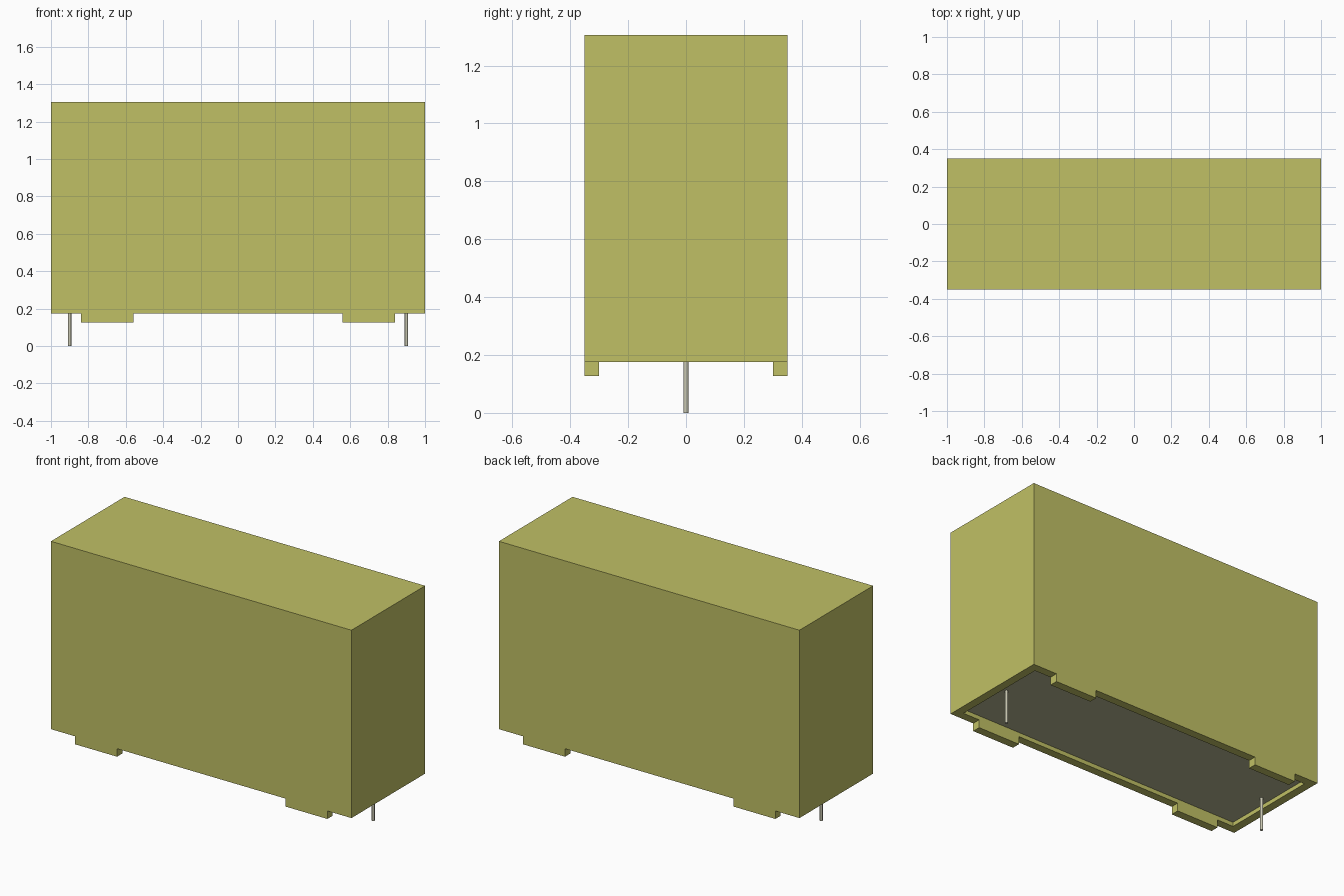
import bpy
import bmesh
from mathutils import Matrix, Vector

if "Cube" in bpy.data.objects:
    bpy.data.objects.remove(bpy.data.objects["Cube"], do_unlink=True)

# Main dimensions
HALF_X, HALF_Y = 1.0, 0.35
BASE_Z, TOP_Z = 0.175, 1.305
WALL, RECESS = 0.05, 0.025
FOOT_Z = 0.127


def material(name, rgb):
    mat = bpy.data.materials.new(name)
    mat.use_nodes = True
    mat.diffuse_color = (*rgb, 1)
    mat.node_tree.nodes["Principled BSDF"].inputs["Base Color"].default_value = (*rgb, 1)
    return mat


yellow = material("yellow case", (0.53, 0.53, 0.13))
resin = material("grey resin", (0.47, 0.47, 0.29))
metal = material("pin metal", (0.57, 0.56, 0.43))


def add_object(name, bm, *mats):
    mesh = bpy.data.meshes.new(name)
    bm.to_mesh(mesh)
    bm.free()
    for mat in mats:
        mesh.materials.append(mat)
    obj = bpy.data.objects.new(name, mesh)
    bpy.context.collection.objects.link(obj)
    return obj


def box(lo, hi):
    lo, hi = Vector(lo), Vector(hi)
    bm = bmesh.new()
    bmesh.ops.create_cube(bm, size=1, matrix=Matrix.Translation((lo + hi) / 2)
                          @ Matrix.Diagonal((*(hi - lo), 1)))
    return bm


# Case with a resin-filled recess in its underside
bm = box((-HALF_X, -HALF_Y, BASE_Z), (HALF_X, HALF_Y, TOP_Z))
bm.normal_update()
bottom = min(bm.faces, key=lambda f: f.calc_center_median().z)
bmesh.ops.inset_individual(bm, faces=[bottom], thickness=WALL, use_even_offset=True)
bm.normal_update()
bmesh.ops.inset_individual(bm, faces=[bottom], thickness=0, depth=-RECESS)
bottom.material_index = 1
add_object("case", bm, yellow, resin)

for sx, side in ((1, "left"), (-1, "right")):
    # Standoff feet along the long edges
    for sy, end in ((-1, "front"), (1, "back")):
        xs = sorted((sx * 0.56, sx * 0.84))
        ys = sorted((sy * (HALF_Y - WALL), sy * HALF_Y))
        bm = box((xs[0], ys[0], FOOT_Z), (xs[1], ys[1], BASE_Z))
        add_object(f"{end}_{side}_foot", bm, yellow)

    # Round lead running down from the resin
    length = BASE_Z + RECESS
    bm = bmesh.new()
    bmesh.ops.create_cone(bm, cap_ends=True, segments=16, radius1=0.0085, radius2=0.0085,
                          depth=length, matrix=Matrix.Translation((sx * 0.9, 0, length / 2)))
    for f in bm.faces:
        f.smooth = len(f.verts) == 4
    for e in bm.edges:
        e.smooth = all(len(f.verts) == 4 for f in e.link_faces)
    add_object(f"{side}_pin", bm, metal)
